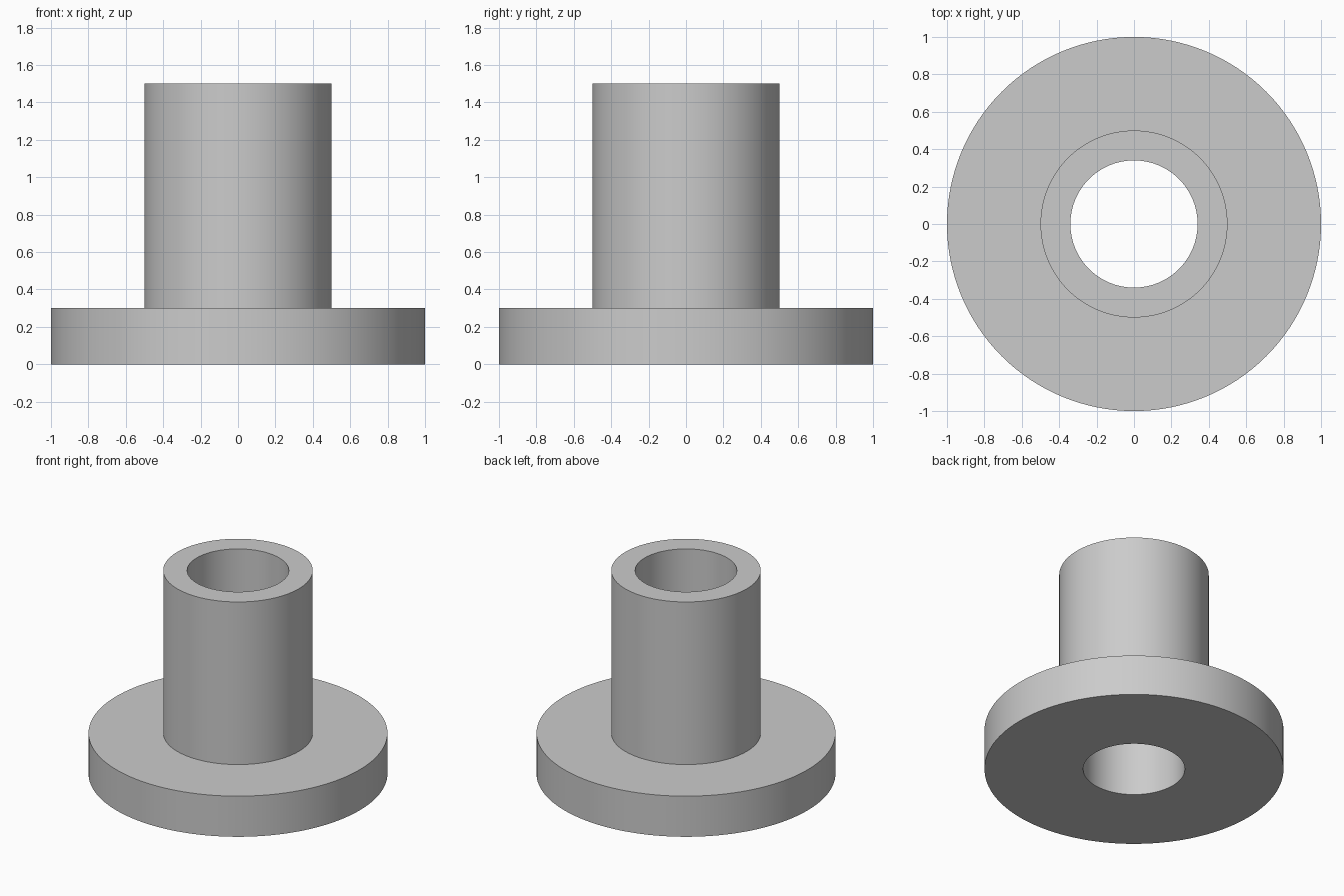
import bpy
import bmesh
import math

cube = bpy.data.objects.get("Cube")
if cube:
    bpy.data.objects.remove(cube, do_unlink=True)

SEGMENTS = 128
BORE, SLEEVE, FLANGE = 0.34, 0.5, 1.0
FLANGE_TOP, SLEEVE_TOP = 0.3, 1.5

# Plain grey material
grey = bpy.data.materials.new("light_grey")
grey.use_nodes = True
colour = (0.6, 0.6, 0.6, 1)
grey.diffuse_color = colour
grey.node_tree.nodes["Principled BSDF"].inputs["Base Color"].default_value = colour

# Closed cross-section of the bushing: flange, sleeve and through bore
profile = [
    (BORE, 0), (FLANGE, 0), (FLANGE, FLANGE_TOP),
    (SLEEVE, FLANGE_TOP), (SLEEVE, SLEEVE_TOP), (BORE, SLEEVE_TOP),
]

# Revolve the cross-section around the vertical axis
bm = bmesh.new()
verts = [bm.verts.new((r, 0, z)) for r, z in profile]
edges = [bm.edges.new((v, verts[(i + 1) % len(verts)])) for i, v in enumerate(verts)]
bmesh.ops.spin(bm, geom=verts + edges, cent=(0, 0, 0), axis=(0, 0, 1),
               angle=math.tau, steps=SEGMENTS, use_merge=False)
bmesh.ops.remove_doubles(bm, verts=bm.verts[:], dist=0.0001)
bmesh.ops.recalc_face_normals(bm, faces=bm.faces[:])

mesh = bpy.data.meshes.new("flanged_bushing")
bm.to_mesh(mesh)
bm.free()
mesh.materials.append(grey)

bushing = bpy.data.objects.new("flanged_bushing", mesh)
bpy.context.collection.objects.link(bushing)

# Smooth walls with crisp rims
bpy.ops.object.select_all(action="DESELECT")
bushing.select_set(True)
bpy.context.view_layer.objects.active = bushing
bpy.ops.object.shade_smooth_by_angle(angle=math.radians(30))
